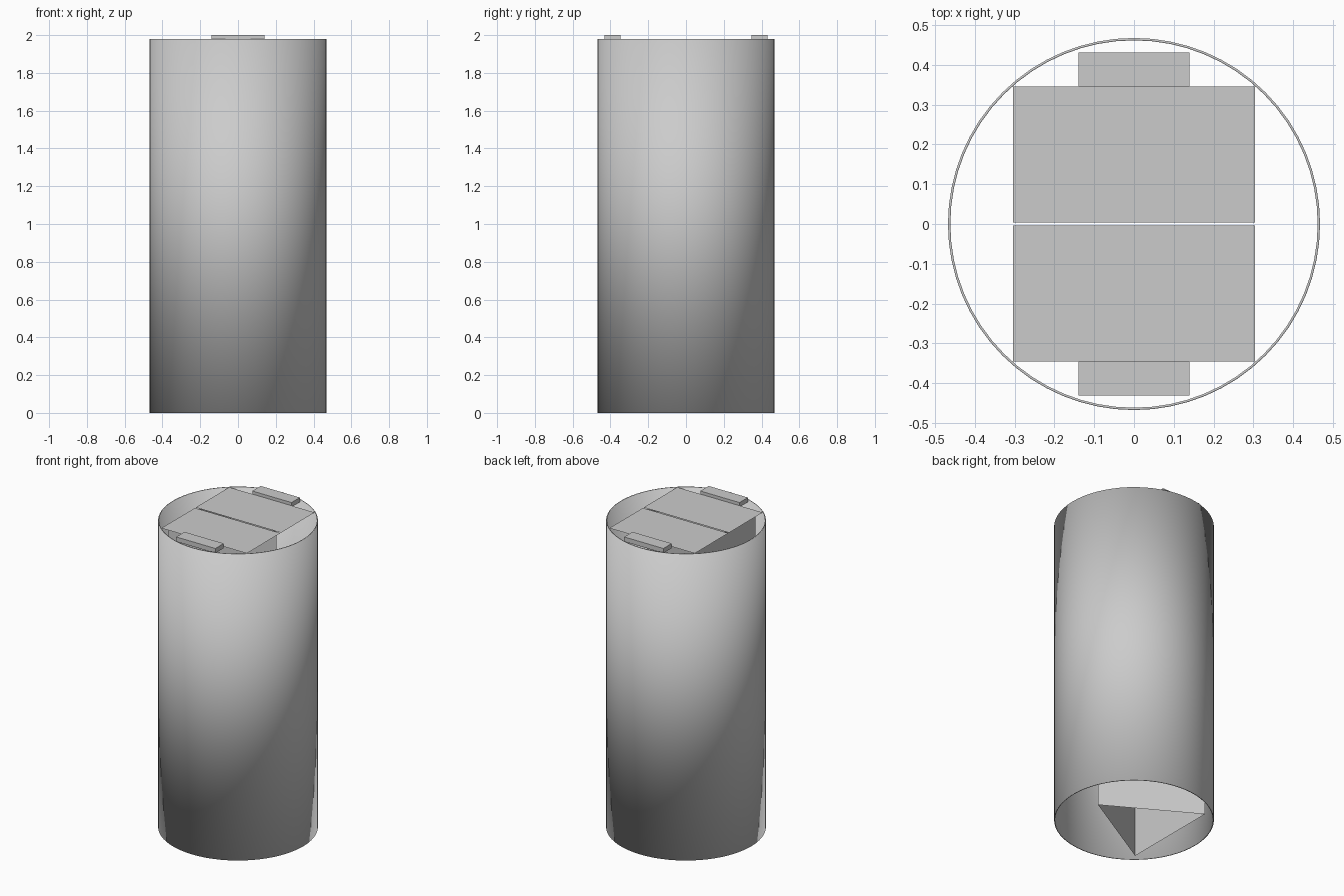
import bpy
import bmesh
from math import radians
from mathutils import Matrix

if "Cube" in bpy.data.objects:
    bpy.data.objects.remove(bpy.data.objects["Cube"])

HEIGHT = 1.98

grey = bpy.data.materials.new("plain grey")
grey.use_nodes = True
grey.diffuse_color = (0.6, 0.6, 0.6, 1)
grey.node_tree.nodes["Principled BSDF"].inputs["Base Color"].default_value = (0.6, 0.6, 0.6, 1)


def finish(name, bm):
    mesh = bpy.data.meshes.new(name)
    bm.to_mesh(mesh)
    bm.free()
    mesh.materials.append(grey)
    obj = bpy.data.objects.new(name, mesh)
    bpy.context.collection.objects.link(obj)
    return obj


def open_prism(name, sides, radius, x=0, turn=0):
    """Upright tube without end caps."""
    bm = bmesh.new()
    place = Matrix.Translation((x, 0, HEIGHT / 2)) @ Matrix.Rotation(radians(turn), 4, "Z")
    bmesh.ops.create_cone(bm, cap_ends=False, segments=sides, radius1=radius,
                          radius2=radius, depth=HEIGHT, matrix=place)
    return finish(name, bm)


def box(name, size, centre):
    bm = bmesh.new()
    bmesh.ops.create_cube(bm, size=1, matrix=Matrix.Translation(centre) @ Matrix.Diagonal((*size, 1)))
    return finish(name, bm)


# Round outer shell with a thin wall
shell = open_prism("outer_shell", 64, 0.468)
wall = shell.modifiers.new("wall", "SOLIDIFY")
wall.thickness = 0.006
wall.offset = -1
bpy.context.view_layer.objects.active = shell
shell.select_set(True)
bpy.ops.object.shade_smooth_by_angle(angle=radians(30))

# Hollow three-sided core, one corner pointing to +x
core = open_prism("triangular_core", 3, 0.367, x=-0.092)
corner = max(core.data.vertices, key=lambda v: v.co.y)
if abs(corner.co.x + 0.092) < 0.01:
    core.data.transform(Matrix.Translation((-0.092, 0, 0)) @ Matrix.Rotation(radians(-90), 4, "Z")
                        @ Matrix.Translation((0.092, 0, 0)))

# Two flat lid flaps, each with a raised tab at its outer edge
for side, label in ((-1, "front"), (1, "back")):
    bm = bmesh.new()
    bmesh.ops.create_grid(bm, x_segments=1, y_segments=1, size=0.5,
                          matrix=Matrix.Translation((0, side * 0.175, HEIGHT))
                          @ Matrix.Diagonal((0.61, 0.342, 1, 1)))
    finish(label + "_lid_flap", bm)
    box(label + "_tab", (0.28, 0.085, 0.03), (0, side * 0.3885, 1.985))
